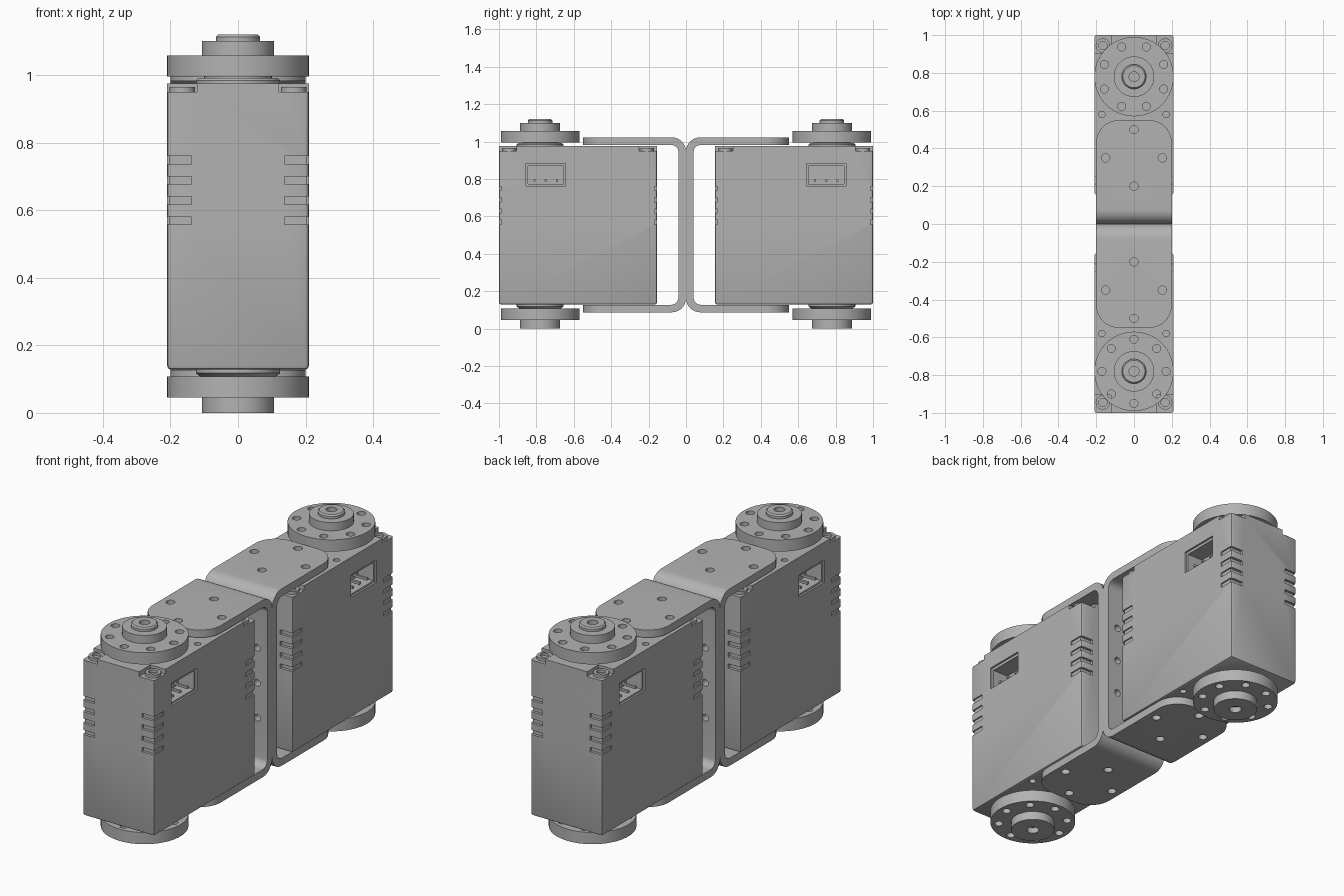
import bpy, bmesh, math
from math import pi, cos, sin
from mathutils import Matrix, Vector

cube = bpy.data.objects.get("Cube")
if cube:
    bpy.data.objects.remove(cube, do_unlink=True)

grey = bpy.data.materials.new("plain grey")
grey.use_nodes = True
GREY = (0.45, 0.45, 0.45, 1)
grey.diffuse_color = GREY
grey.node_tree.nodes["Principled BSDF"].inputs["Base Color"].default_value = GREY


def box(bm, x0, x1, y0, y1, z0, z1):
    size = Vector((abs(x1 - x0), abs(y1 - y0), abs(z1 - z0)))
    mid = Vector((x0 + x1, y0 + y1, z0 + z1)) / 2
    bmesh.ops.create_cube(bm, size=1, matrix=Matrix.Translation(mid) @ Matrix.Diagonal((*size, 1)))


def cylinder(bm, x, y, z0, z1, r, n=24, rot=None):
    mat = Matrix.Translation((x, y, (z0 + z1) / 2))
    if rot:
        mat = mat @ rot
    bmesh.ops.create_cone(bm, cap_ends=True, segments=n, radius1=r, radius2=r,
                          depth=z1 - z0, matrix=mat)


def lathe(bm, profile, x=0, y=0, n=64):
    """Spin (radius, height) points around a vertical axis."""
    rings = []
    for r, z in profile:
        rings.append([bm.verts.new((x + r * cos(2 * pi * i / n), y + r * sin(2 * pi * i / n), z))
                      for i in range(n)])
    for a, b in zip(rings, rings[1:]):
        for i in range(n):
            j = (i + 1) % n
            bm.faces.new((a[i], a[j], b[j], b[i]))
    bm.faces.new(rings[0])
    bm.faces.new(rings[-1])


def finish(bm, name, cutter=None, rotate=False, inter=None):
    """Make an object, cut it, and shade it."""
    def to_object(b, label):
        bmesh.ops.recalc_face_normals(b, faces=b.faces)
        me = bpy.data.meshes.new(label)
        b.to_mesh(me)
        b.free()
        ob = bpy.data.objects.new(label, me)
        bpy.context.scene.collection.objects.link(ob)
        return ob
    ob = to_object(bm, name)
    helpers = []
    for op, tool in (("INTERSECT", inter), ("DIFFERENCE", cutter)):
        if tool:
            c = to_object(tool, "cutter")
            c.hide_render = True
            mod = ob.modifiers.new("cut", "BOOLEAN")
            mod.operation, mod.object, mod.solver, mod.use_self = op, c, "EXACT", True
            helpers.append(c)
    if helpers:
        dg = bpy.context.evaluated_depsgraph_get()
        baked = bpy.data.meshes.new_from_object(ob.evaluated_get(dg))
        ob.modifiers.clear()
        ob.data = baked
        for c in helpers:
            bpy.data.objects.remove(c, do_unlink=True)
    ob.data.materials.clear()
    ob.data.materials.append(grey)
    ob.data.shade_smooth()
    ob.data.set_sharp_from_angle(angle=math.radians(32))
    if rotate:
        ob.rotation_euler.z = pi
    return ob


AXIS = -0.78             # front output shaft
Y0, Y1 = -1.0, -0.155    # front housing
ZB, ZT = 0.128, 0.975
W = 0.21
PY = -0.75               # connector centre


def housing(tag, back):
    bm = bmesh.new()
    box(bm, -W, W, Y0, Y1, ZB, ZT)
    edges = [e for e in bm.edges if all(v.co.z < 0.5 for v in e.verts)
             or abs(e.verts[0].co.z - e.verts[1].co.z) > 0.5]
    bmesh.ops.bevel(bm, geom=edges, offset=0.012, segments=2, affect="EDGES", profile=0.5)
    cut = bmesh.new()
    for s in (-1, 1):
        # plug sockets
        box(cut, s * 0.2, s * 0.3, PY - 0.106, PY + 0.106, 0.763, 0.882)
        box(cut, s * 0.11, s * 0.25, PY - 0.095, PY + 0.095, 0.772, 0.868)
        for end, d in ((Y0, 1), (Y1, -1)):
            # corner screw pockets
            box(cut, s * 0.122, s * 0.3, end + d * 0.095, end - d * 0.1, 0.95, 1.1)
            # cooling slots wrapping each corner
            for k in range(4):
                z = 0.557 + k * 0.06
                box(cut, s * 0.138, s * 0.3, end + d * 0.014, end - d * 0.1, z, z + 0.023)
                box(cut, s * 0.203, s * 0.3, end + d * 0.08, end - d * 0.1, z, z + 0.023)
        # case screws
        cylinder(cut, s * 0.17, -0.58, 0.93, 1.0, 0.017)
        cylinder(cut, s * 0.17, -0.58, 0.1, 0.17, 0.017)
    finish(bm, tag + "_housing", cut, back)

    # corner screw bosses
    bm = bmesh.new()
    for x in (-0.165, 0.165):
        for y in (Y0 + 0.055, Y1 - 0.055):
            lathe(bm, [(0.02, 0.945), (0.038, 0.945), (0.038, 0.965), (0.022, 0.965),
                       (0.022, 0.952)], x, y, 24)
    finish(bm, tag + "_screw_bosses", None, back)

    # contact pins
    bm = bmesh.new()
    for s in (-1, 1):
        for k in (-1, 0, 1):
            y = PY + k * 0.06
            box(bm, s * 0.1, s * 0.19, y - 0.006, y + 0.006, 0.786, 0.798)
    finish(bm, tag + "_contact_pins", None, back)


def horns(tag, back, turn):
    # collars between housing and discs
    bm = bmesh.new()
    lathe(bm, [(0.125, 0.97), (0.125, 0.984), (0.118, 0.991), (0.1, 0.991), (0.1, 1.0)], 0, AXIS)
    lathe(bm, [(0.1, 0.1), (0.115, 0.11), (0.125, 0.118), (0.125, 0.135)], 0, AXIS)
    finish(bm, tag + "_collars", None, back)
    # stepped discs, each with a hub, a bore and a bolt circle
    profiles = {
        "top_horn": [(W, 0.995), (W, 1.057), (0.107, 1.057), (0.107, 1.1), (0.065, 1.1),
                     (0.065, 1.113), (0.058, 1.12), (0.026, 1.12), (0.026, 1.08)],
        "bottom_horn": [(0.03, 0.03), (0.03, 0), (0.107, 0), (0.107, 0.045),
                        (W, 0.045), (W, 0.107)]}
    for name, profile in profiles.items():
        bm = bmesh.new()
        lathe(bm, profile, 0, AXIS)
        cut = bmesh.new()
        for k in range(8):
            a = turn + k * pi / 4
            cylinder(cut, 0.17 * cos(a), AXIS + 0.17 * sin(a), 0.02, 1.09, 0.021)
        finish(bm, tag + "_" + name, cut, back)


def bracket(tag, back):
    z0, z1, t, end, hw = 0.087, 1.022, 0.04, -0.55, 0.2

    def corner(y, z, r, a0):
        return [(y + r * cos(a0 + k * pi / 16), z + r * sin(a0 + k * pi / 16)) for k in range(9)]
    # bent strip profile, drawn once round
    r, ri = 0.075, 0.04
    lower = corner(-r, z0 + r, r, -pi / 2)
    upper = corner(-r, z1 - r, r, 0)
    inner_up = corner(-t - ri, z1 - t - ri, ri, 0)[::-1]
    inner_low = corner(-t - ri, z0 + t + ri, ri, -pi / 2)[::-1]
    # the inside runs downward from the upper flange
    points = ([(end, z0)] + lower + upper + [(end, z1), (end, z1 - t)]
              + inner_up + inner_low + [(end, z0 + t)])
    bm = bmesh.new()
    face = bm.faces.new([bm.verts.new((-hw, y, z)) for y, z in points])
    ext = bmesh.ops.extrude_face_region(bm, geom=[face])
    moved = [v for v in ext["geom"] if isinstance(v, bmesh.types.BMVert)]
    bmesh.ops.translate(bm, verts=moved, vec=(2 * hw, 0, 0))
    # rounded flange outline
    outline = bmesh.new()
    box(outline, -hw, hw, end, 0.2, -0.1, 1.3)
    edges = [e for e in outline.edges if abs(e.verts[0].co.z - e.verts[1].co.z) > 1
             and e.verts[0].co.y < -0.3]
    bmesh.ops.bevel(outline, geom=edges, offset=0.12, segments=10, affect="EDGES", profile=0.5)
    # screw holes through flanges and wall
    cut = bmesh.new()
    for x, y in ((0, -0.2), (0.15, -0.35), (-0.15, -0.35), (0, -0.5)):
        cylinder(cut, x, y, 0, 0.2, 0.022)
        cylinder(cut, x, y, 0.9, 1.1, 0.022)
    for x in (-0.14, 0.14):
        for z in (0.37, 0.555, 0.74):
            cylinder(cut, x, 0, z - 0.1, z + 0.1, 0.018, 24, Matrix.Rotation(pi / 2, 4, "X"))
    finish(bm, tag + "_bracket", cut, back, outline)


for tag, back, turn in (("front", False, 0), ("back", True, pi / 8)):
    housing(tag, back)
    horns(tag, back, turn)
    bracket(tag, back)
